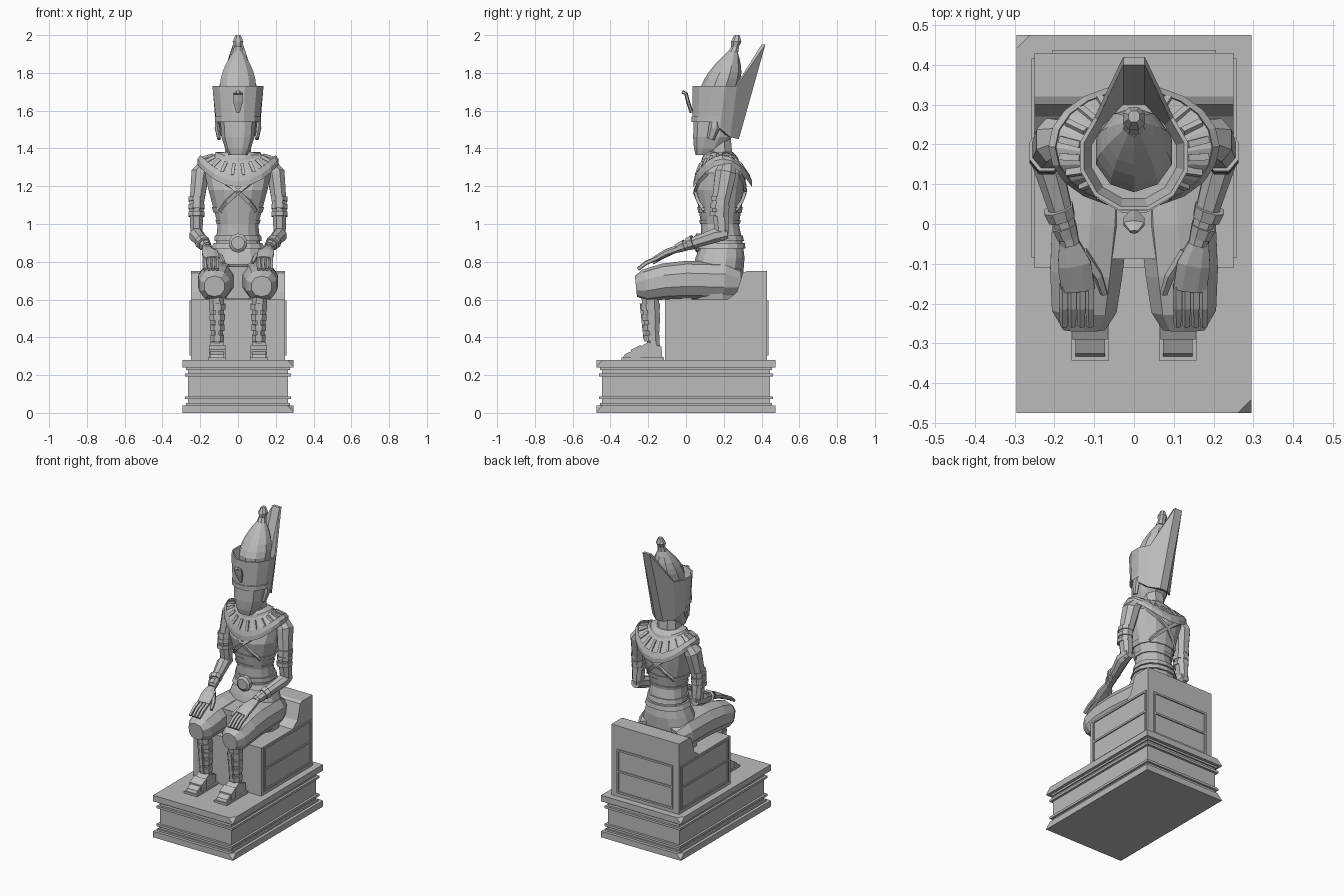
import bpy, bmesh
from math import sin, cos, pi, radians, copysign
from mathutils import Vector

default = bpy.data.objects.get("Cube")
if default:
    bpy.data.objects.remove(default, do_unlink=True)

stone = bpy.data.materials.new("grey_stone")
stone.use_nodes = True
colour = (.5, .5, .5, 1)
stone.diffuse_color = colour
stone.node_tree.nodes["Principled BSDF"].inputs["Base Color"].default_value = colour
SIDES = (("left", 1), ("right", -1))
RIGHTWARD, FORWARD, UPWARD = Vector((1, 0, 0)), Vector((0, -1, 0)), Vector((0, 0, 1))


def finish(name, bm):
    bmesh.ops.recalc_face_normals(bm, faces=bm.faces)
    mesh = bpy.data.meshes.new(name)
    bm.to_mesh(mesh)
    bm.free()
    mesh.materials.append(stone)
    obj = bpy.data.objects.new(name, mesh)
    bpy.context.scene.collection.objects.link(obj)


def skin(name, rings):
    """Join rings of points into a closed solid."""
    bm = bmesh.new()
    loops = [[bm.verts.new(point) for point in ring] for ring in rings]
    for lower, upper in zip(loops, loops[1:]):
        for i in range(len(lower)):
            bm.faces.new((lower[i - 1], lower[i], upper[i], upper[i - 1]))
    bm.faces.new(loops[0])
    bm.faces.new(loops[-1])
    finish(name, bm)


def oval(count, power=1):
    """Points round a unit circle, squarer for a smaller power."""
    for i in range(count):
        angle = 2 * pi * (i + .5) / count
        yield [copysign(abs(t) ** power, t) for t in (cos(angle), sin(angle))]


def loft(name, path, sides=8, side=1, deep=1, level=False, power=.9):
    """Sweep an oval along (x, y, z, half width, optional half depth) points."""
    centres = [Vector((side * x, y, z)) for x, y, z, *radius in path]
    rings = []
    for i, (centre, row) in enumerate(zip(centres, path)):
        along = centres[min(i + 1, len(path) - 1)] - centres[max(i - 1, 0)]
        along = UPWARD if level else along.normalized()
        guide = RIGHTWARD if abs(along.x) < .9 else FORWARD
        depth_axis = along.cross(guide).normalized()
        width_axis = depth_axis.cross(along)
        width, depth = row[3], row[4] if len(row) > 4 else row[3] * deep
        rings.append([centre + width_axis * width * c + depth_axis * depth * s
                      for c, s in oval(sides, power)])
    skin(name, rings)


def prism(name, outline, centre, half):
    """Extrude a (y, z) outline across x."""
    skin(name, [[(x, y, z) for y, z in outline] for x in (centre - half, centre + half)])


def box(name, centre, size, chips=()):
    """Box with optional broken corners, each given as a direction."""
    bm = bmesh.new()
    bmesh.ops.create_cube(bm, size=1)
    centre, size = Vector(centre), Vector(size)
    for v in bm.verts:
        v.co = centre + v.co * size
    for chip in chips:
        normal = Vector(chip).normalized()
        corner = centre + Vector(chip) * size / 2
        cut = bmesh.ops.bisect_plane(bm, geom=bm.verts[:] + bm.edges[:] + bm.faces[:],
                                     plane_co=corner - normal * .02, plane_no=normal,
                                     clear_outer=True)
        edges = [e for e in cut["geom_cut"] if isinstance(e, bmesh.types.BMEdge)]
        bmesh.ops.holes_fill(bm, edges=edges)
    finish(name, bm)


def bands(name, start, end, count, side, deep=1):
    """Evenly spaced raised rings along a limb; start and end are (x, y, z, radius)."""
    start, end = Vector(start), Vector(end)
    for i in range(count):
        f = i / count
        pair = [start.lerp(end, f), start.lerp(end, f + .6 / count)]
        loft(name, pair, side=side, deep=deep)


# stepped plinth, mirrored about its middle height
PLINTH = .28
for name, inset, height, thick in (("slab", 0, .02, .04), ("step", .02, .045, .015),
                                   ("moulding", .015, .08, .015)):
    for level, z in (("lower", height), ("upper", PLINTH - height)):
        box(f"plinth_{level}_{name}", (0, 0, z), (.59 - 2 * inset, .95 - 2 * inset, thick),
            ((1, -1, 1), (-1, 1, 1)) if name == "slab" else ())
box("plinth_core", (0, 0, PLINTH / 2), (.53, .89, .2))

# throne and its panel rails
prism("throne", [(-.11, PLINTH), (-.11, .6), (.22, .6), (.27, .64), (.3, .74),
                 (.32, .75), (.43, .75), (.43, PLINTH)], 0, .25)
rail, reach = .012, .015
for z in (.31, .45, .59):
    box("back_panel_rail", (0, .43, z), (.4, reach, rail))
    for side, s in SIDES:
        box(side + "_panel_rail", (s * .25, .165, z), (reach, .5, rail))
for side, s in SIDES:
    box(side + "_back_panel_post", (s * .2, .43, .45), (rail, reach, .29))
    for y in (-.08, .41):
        box(side + "_panel_post", (s * .25, y, .45), (reach, rail, .29))

# torso: centre y, height, half width, half depth
BODY = [(.16, .6, .17, .13), (.16, .7, .19, .14), (.18, .82, .15, .13), (.19, .9, .12, .11),
        (.18, 1, .11, .1), (.18, 1.18, .16, .13), (.2, 1.27, .18, .12), (.18, 1.37, .09, .07)]
loft("torso", [(0, *row) for row in BODY], 14, level=True)


def girth(height, swell=1):
    """Torso ring at a height, enlarged by a factor."""
    for low, high in zip(BODY, BODY[1:]):
        if low[1] <= height <= high[1]:
            f = (height - low[1]) / (high[1] - low[1])
            y, z, width, depth = Vector(low).lerp(Vector(high), f)
            return 0, y, z, width * swell, depth * swell


# belts round the torso, with a buckle disc
for name, height, thick, swell in (("kilt", .87, .03, 1.1), ("waist", .91, .03, 1.08),
                                   ("rib", 1, .02, 1.06), ("chest", 1.06, .03, 1.05)):
    loft(name + "_belt", [girth(height, swell), girth(height + thick, swell)], 14, level=True)
loft("belt_disc", [(0, .09, .9, .05), (0, .055, .9, .05), (0, .045, .9, .035)], 10, power=1)


# crossed straps, front and back
for name, facing in (("front", -90), ("back", 90)):
    for side, s in SIDES:
        path = []
        for turn in (-2, -1, 0, 1, 2):
            x, y, z, width, depth = girth(1.17 + .05 * turn, 1.02)
            angle = radians(facing + 23 * turn)
            path.append((width * cos(angle), y + depth * sin(angle), z, .015))
        loft(f"{side}_{name}_strap", path, 4, s, power=1)


# broad collar with beads
def collar_point(angle, spread, lift):
    c, s = cos(angle), sin(angle)
    inner = Vector((.085 * c, .175 + .075 * s, 1.38 + lift))
    outer = Vector((.215 * c, .195 + .155 * s, 1.345 - .12 * s * s + lift))
    return inner.lerp(outer, spread)


turns = [pi * i / 10 for i in range(20)]
skin("collar", [[collar_point(angle, spread, lift) for angle in turns] for spread, lift in
                ((0, 0), (.25, .01), (.3, 0), (.85, 0), (.87, .015), (1, 0), (1, -.03), (0, -.03))])
for angle in turns:
    loft("collar_bead", [(*collar_point(angle + pi / 20, spread, 0), .012)
                         for spread in (.4, .8)], 4, power=1)

# neck, head and ears
loft("neck", [(0, .18, 1.32, .075), (0, .17, 1.47, .07)])
loft("head", [(0, .09, 1.365, .05, .04), (0, .12, 1.4, .07, .08), (0, .14, 1.46, .09, .105),
              (0, .15, 1.6, .1, .11)], 12, level=True, power=.75)
for side, s in SIDES:
    loft(side + "_ear", [(.1, .13, 1.45, .01), (.11, .15, 1.51, .015), (.11, .15, 1.56, .01)],
         6, s, deep=2)


# outer crown: a flaring cup drawn up into a tall back plate
def crown_ring(radius, y, z, tip_y, tip_z, dip=0):
    return [(copysign(.027, c), tip_y, tip_z) if s > .9 else
            (radius * c, y + radius * s, z - dip * max(0, s + .3)) for c, s in oval(12)]


skin("outer_crown", [crown_ring(.12, .15, 1.56, .28, 1.45, .1),
                     crown_ring(.14, .17, 1.73, .42, 1.95),
                     crown_ring(.13, .17, 1.73, .4, 1.95),
                     crown_ring(.11, .17, 1.67, .3, 1.67)])
loft("crown_band", [(0, .15, z, .125) for z in (1.54, 1.57)], 12, power=1)

# inner crown: a bulb leaning back, closed by a knob
bulb = [(0, .18, 1.6, .095)]
for i in range(6):
    f = i / 6
    bulb.append((0, .18 + .08 * f, 1.73 + .22 * f, .1 * cos(f * pi / 2)))
loft("inner_crown", bulb, 10, level=True, power=1)
loft("crown_knob", [(0, .25, 1.91, .03), (0, .26, 1.94, .022), (0, .265, 1.965, .03),
                    (0, .27, 2, .015)], level=True)

# rearing cobra on the brow
loft("brow_cobra", [(0, .03, 1.59, .01), (0, .01, 1.65, .03, .01), (0, 0, 1.69, .03, .01),
                    (0, -.02, 1.7, .01)], 6)

# kilt cloth between the thighs
loft("kilt_lap", [(0, .2, .7, .14, .1), (0, -.085, .69, .1, .09)], power=.6)

for side, s in SIDES:
    # arm and its bands
    loft(side + "_upper_arm", [(.165, .22, 1.32, .035), (.2, .21, 1.27, .05), (.22, .18, 1.1, .04),
                               (.22, .19, .97, .035), (.22, .19, .92, .025)], side=s, deep=1.2)
    elbow, wrist = (.22, .16, .94, .04), (.16, -.05, .87, .025)
    loft(side + "_forearm", [(.22, .22, .95, .03), elbow, wrist], side=s)
    bands(side + "_arm_band", (.22, .175, 1.04, .045), (.22, .185, 1.16, .045), 3, s, deep=1.2)
    bands(side + "_bracelet", (.19, .04, .905, .04), wrist, 2, s)
    # hand resting on the knee
    loft(side + "_palm", [(.165, -.04, .87, .025, .02), (.15, -.1, .85, .045, .02),
                          (.14, -.165, .815, .045, .015)], side=s)
    for i in range(4):
        x = .11 + .022 * i
        loft(side + "_finger", [(x, -.15, .82, .012), (x, -.21, .795, .012), (x, -.255, .76, .01)],
             5, s)
    loft(side + "_thumb", [(.13, -.07, .855, .015), (.09, -.13, .825, .013), (.075, -.175, .795, .01)],
         5, s)
    # thigh under the kilt
    loft(side + "_thigh", [(.09, .28, .69, .07), (.1, .2, .7, .1), (.11, 0, .705, .1),
                           (.12, -.12, .695, .095), (.125, -.215, .675, .085),
                           (.125, -.265, .67, .055)], 10, s)
    # lower leg, its bands and guard
    loft(side + "_shin", [(.12, -.2, .72, .045), (.11, -.18, .5, .04), (.11, -.175, .4, .03),
                          (.11, -.17, .31, .035)], side=s, deep=1.15)
    bands(side + "_leg_band", (.11, -.18, .38, .038), (.11, -.19, .6, .048), 4, s, deep=1.15)
    loft(side + "_shin_guard", [(.11, -.235, .58, .014), (.11, -.215, .39, .014)], 4, s)
    # sandalled foot
    foot = s * .11
    prism(side + "_foot", [(-.125, .29), (-.13, .35), (-.2, .375), (-.27, .335),
                           (-.325, .31), (-.335, .29)], foot, .037)
    box(side + "_sandal_sole", (foot, -.23, .286), (.095, .225, .016))
    prism(side + "_sandal_strap", [(-.24, .285), (-.24, .36), (-.29, .335), (-.29, .285)],
          foot, .044)
